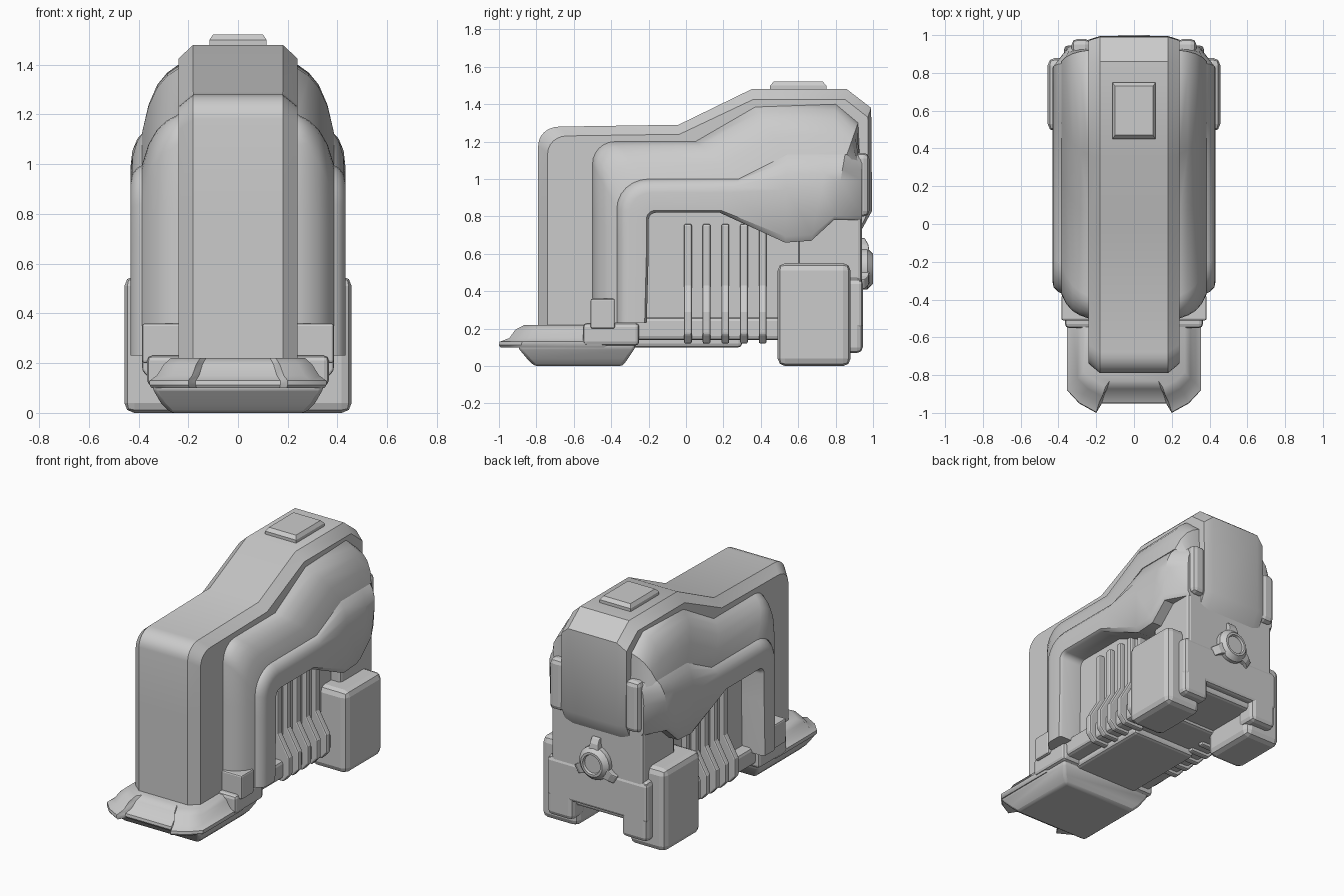
import bpy, bmesh, math
from mathutils import Vector

if "Cube" in bpy.data.objects:
    bpy.data.objects.remove(bpy.data.objects["Cube"])


def skin(name, rings, bevel=0.0, mirror=False, smooth=35):
    """Closed solid through equal-sized rings of 3D points, capped at both ends."""
    bm = bmesh.new()
    vs = [[bm.verts.new(p) for p in r] for r in rings]
    n = len(rings[0])
    for a, b in zip(vs, vs[1:]):
        for i in range(n):
            j = (i + 1) % n
            bm.faces.new((a[i], a[j], b[j], b[i]))
    bm.faces.new(vs[0])
    bm.faces.new(vs[-1])
    bmesh.ops.recalc_face_normals(bm, faces=bm.faces)
    me = bpy.data.meshes.new(name)
    bm.to_mesh(me)
    bm.free()
    ob = bpy.data.objects.new(name, me)
    bpy.context.collection.objects.link(ob)
    if smooth:
        me.polygons.foreach_set("use_smooth", [True] * len(me.polygons))
        me.set_sharp_from_angle(angle=math.radians(smooth))
    if mirror:
        m = ob.modifiers.new("Mirror", 'MIRROR')
        m.use_mirror_merge = False
    if bevel:
        b = ob.modifiers.new("Bevel", 'BEVEL')
        b.width, b.segments, b.limit_method = bevel, 2, 'ANGLE'
    return ob


def box(name, x, y, z, bevel=0.02, mirror=False):
    return skin(name, [[(x[0], y[0], h), (x[1], y[0], h), (x[1], y[1], h), (x[0], y[1], h)]
                       for h in z], bevel, mirror, 0)


def contour(leg, arc, rest):
    """Side contour (y, z): leg points, rounded front corner, then the rest."""
    cy, cz, ry, rz = arc
    corner = [(cy - ry * math.cos(a), cz + rz * math.sin(a))
              for a in [math.radians(15 * k) for k in range(7)]]
    return leg + corner + rest


def shell(name, outer, inner, section, rear=(), mirror=True):
    """Sweep along the arch; section = (x, t), t blends outer to inner contour.
    rear holds x scales for the last stations."""
    scale = [1] * (len(outer) - len(rear)) + list(rear)
    rings = []
    for (a, b), s in zip(zip(outer, inner), scale):
        rings.append([(max(x * s, 0.2) if mirror else x, a[0] + (b[0] - a[0]) * t,
                       a[1] + (b[1] - a[1]) * t) for x, t in section])
    return skin(name, rings, 0, mirror)


# Side contours of the nested shells
spine_out = contour([(-.79, .22), (-.79, .8)], (-.68, 1.18, .11, .10),
                    [(-.04, 1.29), (.35, 1.48), (.86, 1.48), (.99, 1.38), (.995, .83), (.94, .73)])
spine_in = contour([(-.4, .22), (-.4, .8)], (-.35, .85, .05, .05),
                   [(0, .9), (.4, 1.05), (.8, 1.05), (.85, 1.0), (.85, .83), (.85, .73)])
mid_out = contour([(-.5, .23), (-.5, .8)], (-.38, 1.08, .12, .12),
                  [(.05, 1.2), (.37, 1.385), (.80, 1.4), (.92, 1.3), (.93, 1.08)])
mid_in = contour([(-.37, .23), (-.37, .7)], (-.2, .84, .17, .16),
                 [(.28, 1.0), (.54, 1.13), (.76, 1.13), (.86, 1.13), (.93, 1.06)])
low_out = mid_in[:-2] + [(.85, 1.13), (.94, 1.13)]
low_in = contour([(-.21, .23), (-.2, .6)], (-.16, .78, .04, .04),
                 [(.18, .82), (.53, .66), (.67, .67), (.79, .78), (.94, .78)])

# Central spine and nested side shells
shell("spine", spine_out, spine_in,
      [(-.24, 1), (-.24, .13), (-.18, 0), (.18, 0), (.24, .13), (.24, 1)], mirror=False)
shell("middle_shell", mid_out, mid_in,
      [(.2, 0), (.24, 0), (.285, .12), (.325, .3), (.36, .6), (.385, 1), (.2, 1)], rear=(1, .88))
shell("outer_shell", low_out, low_in,
      [(.2, 0), (.38, 0), (.405, .08), (.425, .22), (.432, .4), (.43, .93), (.41, 1), (.2, 1)],
      rear=(1, .8))
box("rear_flange", (.23, .33), (.88, .98), (.8, 1.14), .03, True)
box("shell_foot", (.22, .385), (-.51, -.38), (.2, .36), .01, True)

# Top button
skin("top_button", [[(sx * w, .6 + sy * d, z) for sx, sy in ((-1, -1), (1, -1), (1, 1), (-1, 1))]
                    for z, w, d in ((1.45, .115, .15), (1.5, .115, .15), (1.522, .1, .13))], smooth=0)

# Inner core, chassis and rear panel
box("core", (-.27, .27), (-.45, .9), (.16, .95))
box("rear_panel", (-.34, .34), (.6, .94), (.2, .9))
box("chassis", (-.34, .34), (-.35, .55), (.14, .26))
box("belly_plate", (-.24, .24), (-.35, .3), (.1, .2))
box("rear_bumper", (-.37, .37), (.8, .945), (.2, .46))
box("rear_bumper_leg", (.18, .37), (.8, .945), (.07, .47), .03, True)

# Cooling ribs, kicked outward at the bottom
rib = [(.2, .76), (.305, .76), (.305, .43), (.385, .29), (.385, .17), (.34, .12), (.2, .12)]
for k in range(5):
    y = .01 + .1 * k
    skin(f"rib_{k + 1}", [[(x, y + d, z) for x, z in rib] for d in (-.021, .021)],
         .01, True, 0)

# Rear feet
box("rear_foot", (.19, .457), (.49, .88), (0, .55), .04, True)

# Rear hub with three prongs
hub = Vector((0, 0, .52))
skin("rear_hub", [[(r * math.cos(a), y, .52 + r * math.sin(a))
                   for a in [math.tau * i / 24 for i in range(24)]]
                  for y, r in ((.9, .11), (.97, .11), (1.0, .08), (1.0, .065), (.985, .06))])
for k in range(3):
    a = math.radians(90 + 120 * k)
    u, v = Vector((math.cos(a), 0, math.sin(a))), Vector((-math.sin(a), 0, math.cos(a)))
    skin(f"hub_prong_{k + 1}",
         [[tuple(hub + u * r + v * w * s + Vector((0, y, 0)))
           for s, y in ((-1, .92), (1, .92), (1, top), (-1, top))]
          for r, w, top in ((.06, .045, .985), (.13, .03, .975), (.165, .03, .955))], .006, smooth=0)

# Front foot: notched toe plate, clamps and tapered sole
half = [(.17, -.95), (.2, -1.0), (.29, -.95), (.355, -.88), (.355, -.45), (.32, -.35)]
outline = half + [(-x, y) for x, y in reversed(half)]
skin("toe_plate", [[(x * sx, -.6 + (y + .6) * sy, z) for x, y in outline]
                   for z, sx, sy in ((.1, .98, .98), (.112, 1, 1), (.13, 1, .99),
                                     (.15, .92, .86), (.195, .84, .78), (.22, .76, .66))], smooth=40)
box("foot_clamp", (.2, .365), (-.55, -.25), (.11, .23), .02, True)
skin("sole", [[(-x, a, z), (x, a, z), (x, b, z), (-x, b, z)]
              for z, x, a, b in ((0, .27, -.81, -.34), (.04, .31, -.85, -.31),
                                 (.1, .345, -.9, -.27), (.13, .34, -.88, -.27))], .015, smooth=40)
